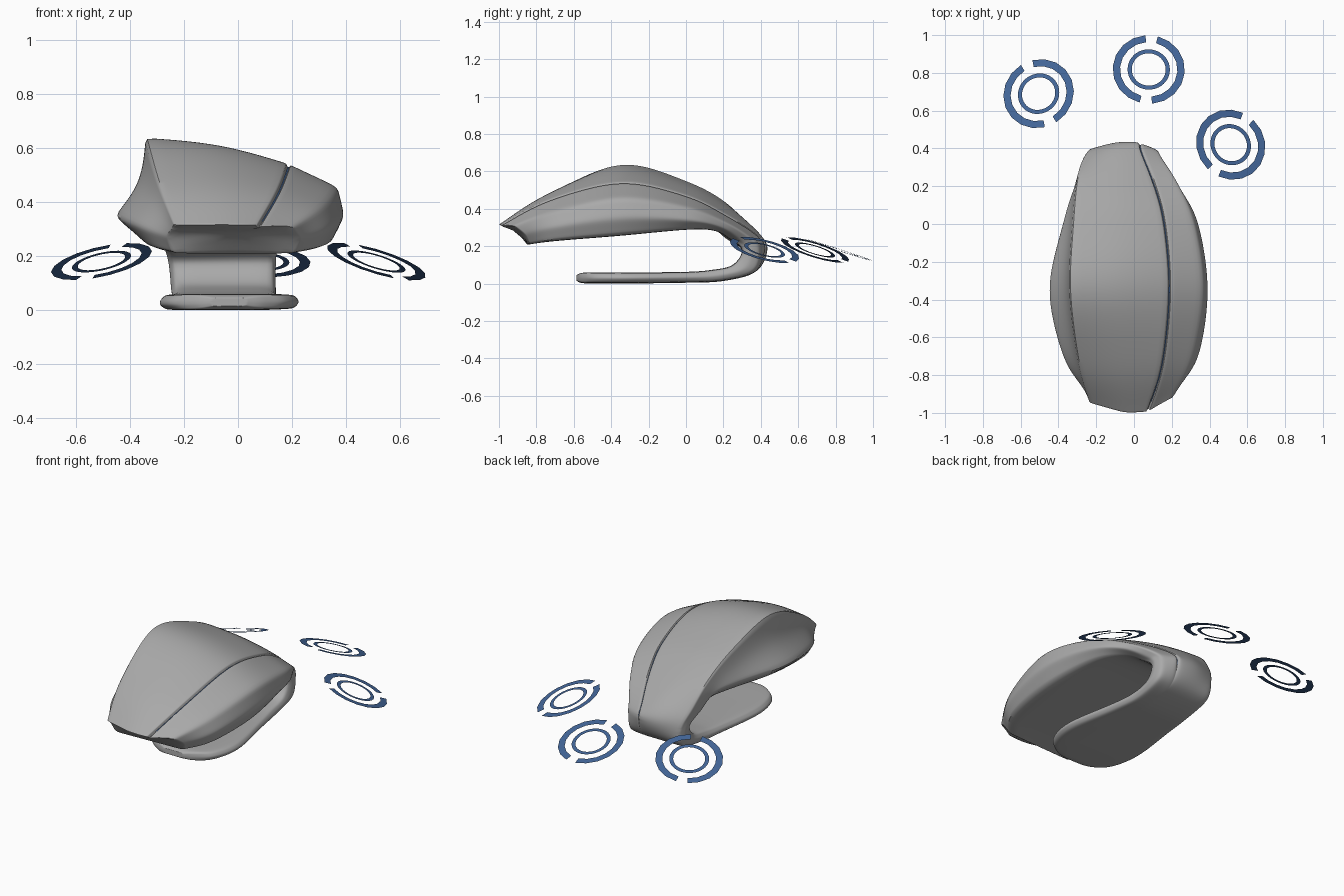
import bpy, bmesh, math
from mathutils import Vector, Matrix

if "Cube" in bpy.data.objects:
    bpy.data.objects.remove(bpy.data.objects["Cube"])


def material(name, r, g, b):
    mat = bpy.data.materials.new(name)
    mat.diffuse_color = (r, g, b, 1)
    mat.use_nodes = True
    mat.node_tree.nodes["Principled BSDF"].inputs["Base Color"].default_value = mat.diffuse_color
    return mat


blue = material("accent_blue", 0.055, 0.13, 0.31)
grey = material("body_grey", 0.40, 0.40, 0.40)


def new_object(name, bm, mat):
    me = bpy.data.meshes.new(name)
    bm.to_mesh(me)
    bm.free()
    ob = bpy.data.objects.new(name, me)
    bpy.context.collection.objects.link(ob)
    me.materials.append(mat)
    return ob


def spline(keys, n=4):
    """Catmull-Rom samples through the key points."""
    out = []
    for i in range(len(keys) - 1):
        a, b, c, d = (keys[max(0, min(len(keys) - 1, i + k))] for k in (-1, 0, 1, 2))
        for s in range(n):
            t = s / n
            out.append(0.5 * (2 * b + (c - a) * t + (2 * a - 5 * b + 4 * c - d) * t * t
                              + (3 * b - a - 3 * c + d) * t ** 3))
    return out + [keys[-1]]


# Stations of the upper shell: outer y, inner y, bow of the ring
shell = [(-1.01, -.92, 1.5), (-.75, -.73, .3), (-.35, -.35, 0), (0, 0, 0), (.22, .15, 0), (.395, .26, -1.0)]

# Stations of bend and foot: outer y, z, inner y, z, left x, right x
foot = [(.443, .18, .30, .18, -.258, .145), (.375, .064, .25, .10, -.248, .145),
        (.2, .014, .14, .074, -.243, .148), (0, .005, 0, .063, -.258, .175),
        (-.3, .001, -.3, .06, -.291, .232), (-.48, .001, -.48, .06, -.255, .195),
        (-.555, .003, -.555, .058, -.17, .11), (-.585, .015, -.585, .046, -.10, .035)]


# Rails: depth fraction, foot width fraction, crease in shell, crease in foot, (x, z) per shell station
def rail(f, w, c_shell, c_foot, *xz):
    keys = []
    for (yo, yi, bow), (x, z) in zip(shell, xz):
        keys.append(Vector((x, yo + (yi - yo) * f + bow * (x + .03) ** 2, z)))
    for k, (yo, zo, yi, zi, xl, xr) in enumerate(foot):
        x = xl + (xr - xl) * w
        bow = -1.4 * (x + .05) ** 2 if k == 0 else 0
        keys.append(Vector((x, yo + (yi - yo) * f + bow * (1 - f), zo + (zi - zo) * f)))
    return spline(keys), c_shell, c_foot


ridge = rail(0, .05, .9, .35, (-.235, .315), (-.295, .475), (-.342, .64), (-.325, .55), (-.305, .43), (-.275, .29))
top = rail(0, .4, 0, 0, (-.04, .317), (-.06, .485), (-.07, .622), (-.07, .536), (-.08, .42), (-.1, .285))
groove = rail(0, .72, 1, 1, (.075, .314), (.15, .448), (.187, .546), (.16, .475), (.105, .368), (.04, .255))
shoulder = rail(.08, .95, .45, .35, (.205, .31), (.31, .385), (.37, .457), (.318, .41), (.232, .328), (.15, .24))
right = rail(.5, 1, .4, .2, (.235, .265), (.345, .305), (.395, .35), (.345, .34), (.245, .30), (.155, .23))
low_r = rail(1, .95, .5, .4, (.21, .21), (.31, .228), (.345, .255), (.29, .288), (.195, .283), (.135, .24))
low_l = rail(1, .05, .5, .4, (-.24, .21), (-.32, .228), (-.345, .262), (-.30, .29), (-.265, .285), (-.25, .24))
flare = rail(.6, 0, .42, .2, (-.265, .27), (-.38, .315), (-.46, .348), (-.382, .36), (-.322, .34), (-.28, .25))
hollow = rail(.3, 0, 0, .2, (-.245, .30), (-.31, .40), (-.355, .47), (-.34, .45), (-.315, .38), (-.285, .27))

# Groove: two lips and a floor that fades out under the bend
lip_a, floor, lip_b = [], [], []
n = len(groove[0])
bend = 4 * len(shell)
for i, p in enumerate(groove[0]):
    inward = (low_l[0][i] + low_r[0][i]) / 2 - p
    inward.x = 0
    inward.normalize()
    fade = max(0, min(1, (bend + 5 - i) / 4))
    lip_a.append(p + Vector((-.008, 0, 0)))
    floor.append(p + inward * .02 * fade)
    lip_b.append(p + Vector((.009, 0, 0)) + inward * .007 * fade)

rails = [ridge, top, (lip_a, .9, 0), (floor, .5, 0), (lip_b, .7, 0),
         shoulder, right, low_r, low_l, flare, hollow]

# Body: one continuous skin from shell round the bend to the foot
bm = bmesh.new()
crease = bm.edges.layers.float.new("crease_edge")
grid = [[bm.verts.new(r[0][i]) for r in rails] for i in range(n)]
m = len(rails)
for i in range(n - 1):
    for j in range(m):
        k = (j + 1) % m
        bm.faces.new((grid[i][j], grid[i][k], grid[i + 1][k], grid[i + 1][j]))
bm.faces.new(grid[0])
bm.faces.new(grid[-1])
for j, (_, c_shell, c_foot) in enumerate(rails):
    for i in range(n - 1):
        t = max(0, min(1, (i - bend + 6) / 8))
        bm.edges.get((grid[i][j], grid[i + 1][j]))[crease] = c_shell + (c_foot - c_shell) * t
for j in range(m):
    bm.edges.get((grid[0][j], grid[0][(j + 1) % m]))[crease] = .6
    bm.edges.get((grid[-1][j], grid[-1][(j + 1) % m]))[crease] = .4
bmesh.ops.recalc_face_normals(bm, faces=bm.faces)
body = new_object("mouse_body", bm, grey)
sub = body.modifiers.new("smooth", 'SUBSURF')
sub.levels = sub.render_levels = 3
bpy.context.view_layer.objects.active = body
body.select_set(True)
bpy.ops.object.modifier_apply(modifier=sub.name)
bpy.ops.object.shade_smooth_by_angle(angle=math.radians(40))

# Coloured strip lying in the groove
cu = bpy.data.curves.new("groove_strip", 'CURVE')
cu.dimensions = '3D'
cu.bevel_depth = .005
cu.bevel_resolution = 1
path = floor[1:bend + 2]
sp = cu.splines.new('POLY')
sp.points.add(len(path) - 1)
for pt, p in zip(sp.points, path):
    pt.co = (*p, 1)
cu.materials.append(blue)
bpy.context.collection.objects.link(bpy.data.objects.new("groove_strip", cu))


# Floating ring markers: flat inner ring and two outer arcs
def band(bm, r0, r1, a0, a1, steps):
    pairs = []
    for s in range(steps + 1):
        a = math.radians(a0 + (a1 - a0) * s / steps)
        pairs.append([bm.verts.new((r * math.cos(a), r * math.sin(a), 0)) for r in (r0, r1)])
    for p, q in zip(pairs, pairs[1:]):
        bm.faces.new((p[0], p[1], q[1], q[0]))


for name, x, y, gap, tilt in (("left", -.505, .69, 112, 21), ("middle", .078, .818, 85, 18),
                              ("right", .512, .42, 57, 21.5)):
    bm = bmesh.new()
    band(bm, .09, .112, 0, 360, 40)
    for start in (gap, gap + 180):
        band(bm, .152, .191, start + 10, start + 170, 8)
    bmesh.ops.remove_doubles(bm, verts=bm.verts, dist=1e-4)
    axis = Vector((-y, x, 0)).normalized()   # tilt down, away from the body
    ring = new_object(name + "_ring_marker", bm, blue)
    ring.matrix_world = Matrix.Translation((x, y, .18)) @ Matrix.Rotation(math.radians(tilt), 4, axis)
